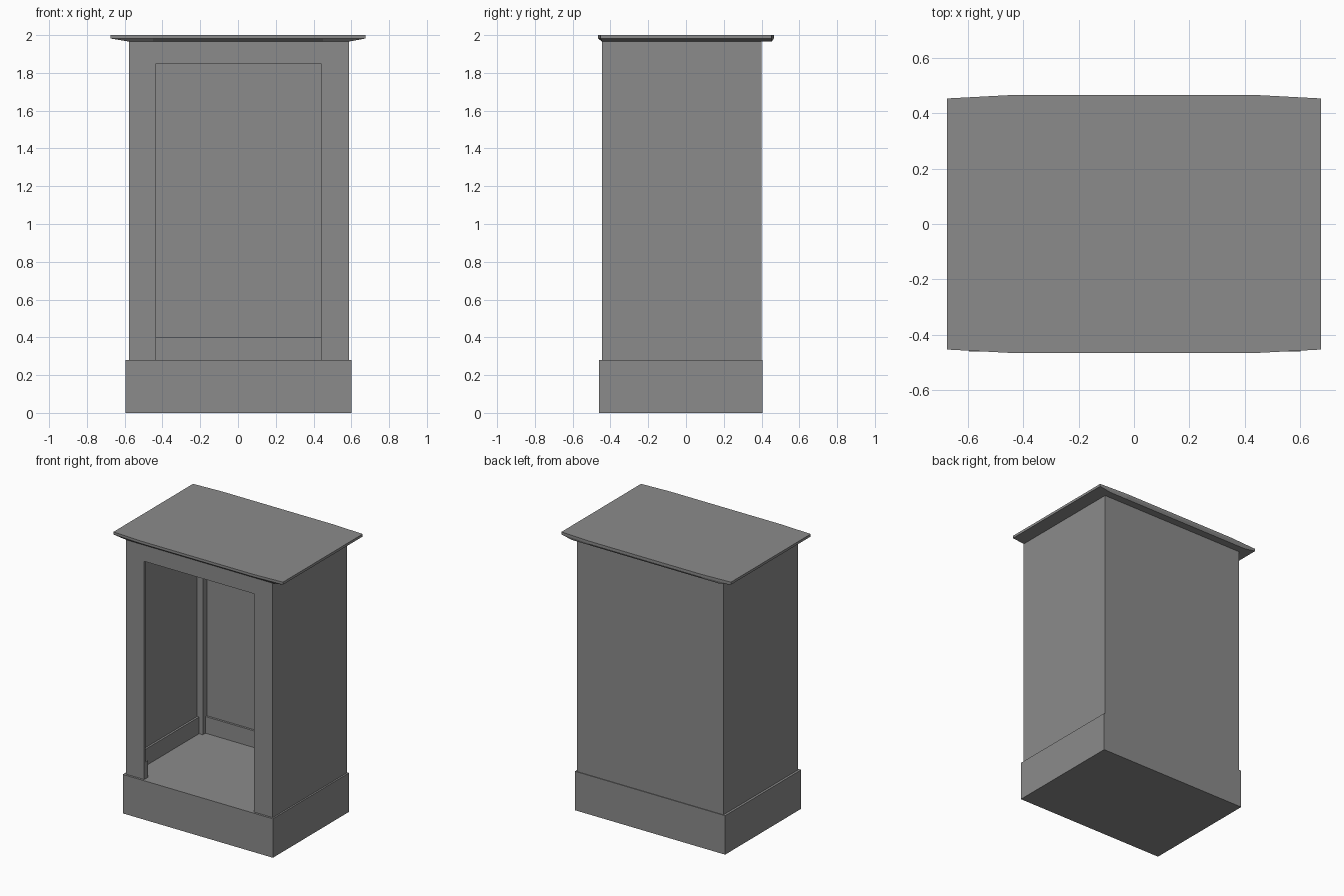
import bpy, bmesh

cube = bpy.data.objects.get("Cube")
if cube:
    bpy.data.objects.remove(cube, do_unlink=True)

grey = bpy.data.materials.new("mid_grey")
grey.use_nodes = True
COLOR = (0.26, 0.26, 0.26, 1)
grey.diffuse_color = COLOR
grey.node_tree.nodes["Principled BSDF"].inputs["Base Color"].default_value = COLOR


def finish(name, bm):
    bmesh.ops.recalc_face_normals(bm, faces=bm.faces)
    mesh = bpy.data.meshes.new(name)
    bm.to_mesh(mesh)
    bm.free()
    mesh.materials.append(grey)
    obj = bpy.data.objects.new(name, mesh)
    bpy.context.scene.collection.objects.link(obj)
    return obj


def box(name, x, y, z):
    """Box spanning the given (low, high) range on each axis."""
    bm = bmesh.new()
    bmesh.ops.create_cube(bm, size=1)
    for v in bm.verts:
        for i, (lo, hi) in enumerate((x, y, z)):
            v.co[i] = hi if v.co[i] > 0 else lo
    return finish(name, bm)


def loft(name, rings):
    """Closed solid through rings of equal point count."""
    bm = bmesh.new()
    loops = [[bm.verts.new(p) for p in ring] for ring in rings]
    n = len(loops[0])
    for a, b in zip(loops, loops[1:]):
        for i in range(n):
            j = (i + 1) % n
            bm.faces.new((a[i], a[j], b[j], b[i]))
    bm.faces.new(loops[0])
    bm.faces.new(loops[-1])
    return finish(name, bm)


# Main levels and extents
LEFT, RIGHT, FRONT, BACK = -0.578, 0.588, -0.445, 0.4
FLOOR, SKIRT, HEAD, TOP = 0.28, 0.4, 1.85, 1.966
OPEN_L, OPEN_R = -0.435, 0.44
T = 0.015
tall = (FLOOR, TOP)
in_l, in_r, in_f, in_b = LEFT + T, RIGHT - T, FRONT + T, BACK - T

# Base, whose top is the cabinet floor
box("base", (-0.595, 0.6), (-0.46, 0.405), (0, FLOOR))

# Thin outer walls
box("back_wall", (LEFT, RIGHT), (in_b, BACK), tall)
box("right_wall", (LEFT, in_l), (in_f, in_b), tall)
box("left_wall", (in_r, RIGHT), (in_f, in_b), tall)

# Front frame around the opening
box("front_stile_right", (LEFT, OPEN_L), (FRONT, in_f), tall)
box("front_stile_left", (OPEN_R, RIGHT), (FRONT, in_f), tall)
box("front_lintel", (OPEN_L, OPEN_R), (FRONT, in_f), (HEAD, TOP))

# Inner corner posts, skirting and the short blocks behind the stiles
P = 0.045
for side, edge, s, jamb in (("right", in_l, 1, OPEN_L), ("left", in_r, -1, OPEN_R)):
    post_x = sorted((edge, edge + s * P))
    box("back_post_" + side, post_x, (in_b - P, in_b), tall)
    box("front_post_" + side, post_x, (in_f, in_f + P), tall)
    box("side_skirting_" + side, sorted((edge, edge + s * T)),
        (in_f + P, in_b - P), (FLOOR, SKIRT))
    box("front_skirting_" + side, sorted((edge + s * P, jamb)),
        (in_f, in_f + 2 * T), (FLOOR, SKIRT))
box("back_skirting", (in_l + P, in_r - P), (in_b - T, in_b), (FLOOR, SKIRT))

# Lid with slightly drawn-in ends and a sloping underside
HALF, INNER, DEPTH, END = 0.675, 0.45, 0.465, 0.453
outline = [(-HALF, -END), (-INNER, -DEPTH), (INNER, -DEPTH), (HALF, -END),
           (HALF, END), (INNER, DEPTH), (-INNER, DEPTH), (-HALF, END)]
under = [(max(LEFT, min(RIGHT, x)), FRONT if y < 0 else 0.455) for x, y in outline]
loft("lid", [[(x, y, TOP) for x, y in under],
             [(x, y, 1.982) for x, y in outline],
             [(x, y, 2.0) for x, y in outline]])
